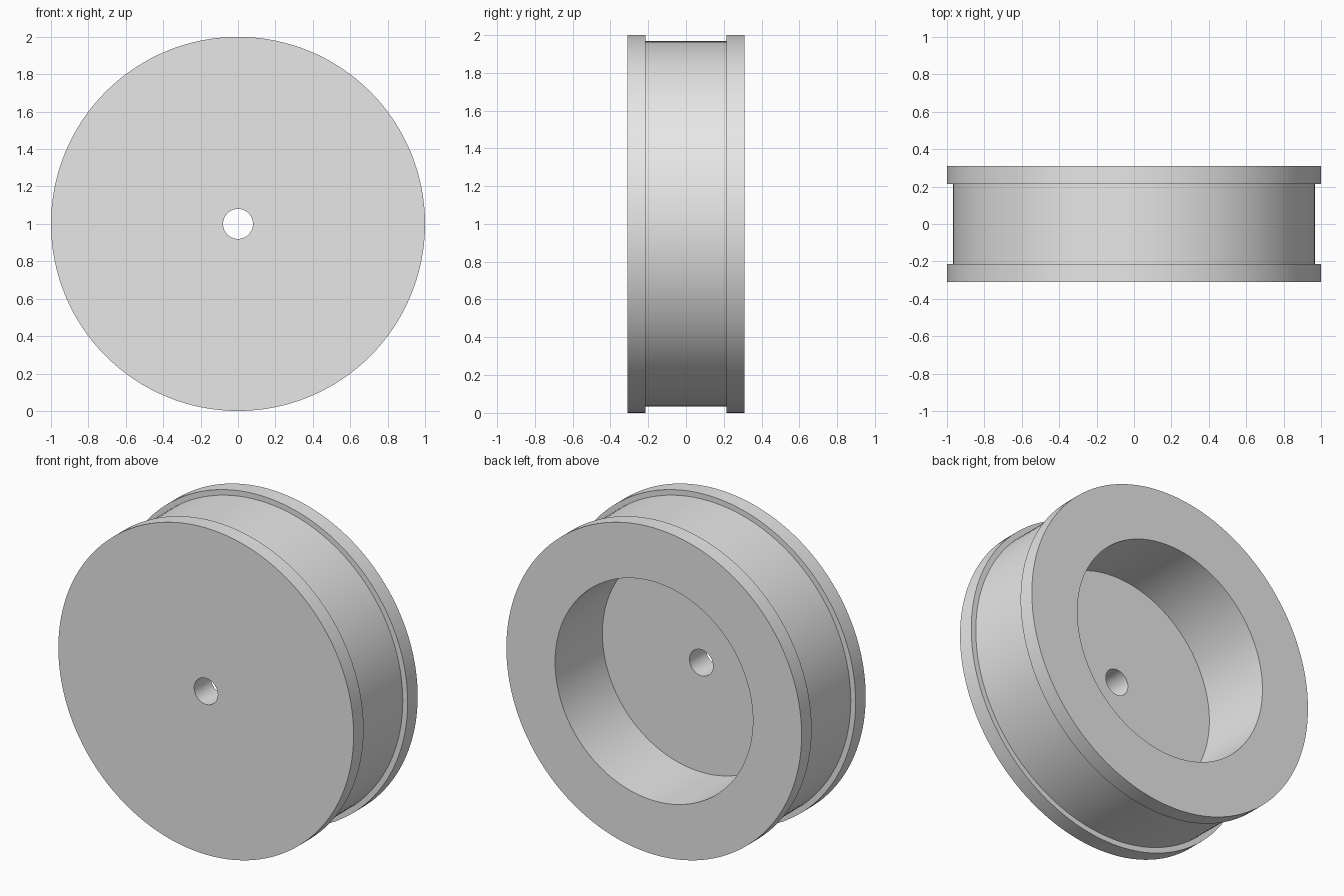
import bpy
import bmesh
import math
from mathutils import Vector

SEGMENTS = 128
CENTRE = Vector((0, 0, 1))
HALF_WIDTH, GROOVE_HALF = 0.31, 0.213
RIM_R, GROOVE_R, POCKET_R, BORE_R = 1.0, 0.967, 0.67, 0.08
POCKET_FLOOR_Y = -0.148

cube = bpy.data.objects.get("Cube")
if cube:
    bpy.data.objects.remove(cube, do_unlink=True)

# Plain grey metal
grey = bpy.data.materials.new("plain grey")
grey.use_nodes = True
colour = (0.8, 0.8, 0.8, 1)
grey.diffuse_color = colour
grey.node_tree.nodes["Principled BSDF"].inputs["Base Color"].default_value = colour

# Half section as (radius, y): front face, two flanges with groove, pocket, bore
section = [
    (BORE_R, -HALF_WIDTH), (RIM_R, -HALF_WIDTH),
    (RIM_R, -GROOVE_HALF), (GROOVE_R, -GROOVE_HALF),
    (GROOVE_R, GROOVE_HALF), (RIM_R, GROOVE_HALF),
    (RIM_R, HALF_WIDTH), (POCKET_R, HALF_WIDTH),
    (POCKET_R, POCKET_FLOOR_Y), (BORE_R, POCKET_FLOOR_Y),
]

# Revolve the section around the y axis
bm = bmesh.new()
verts = [bm.verts.new(CENTRE + Vector((r, y, 0))) for r, y in section]
edges = [bm.edges.new((v, verts[(i + 1) % len(verts)])) for i, v in enumerate(verts)]
bmesh.ops.spin(bm, geom=verts + edges, cent=CENTRE, axis=(0, 1, 0),
               angle=math.tau, steps=SEGMENTS, use_merge=True)
bmesh.ops.remove_doubles(bm, verts=bm.verts, dist=0.0001)
bmesh.ops.recalc_face_normals(bm, faces=bm.faces)

mesh = bpy.data.meshes.new("grooved_wheel")
bm.to_mesh(mesh)
bm.free()
mesh.materials.append(grey)
wheel = bpy.data.objects.new("grooved_wheel", mesh)
bpy.context.collection.objects.link(wheel)

# Smooth round walls, sharp corners
bpy.ops.object.select_all(action="DESELECT")
wheel.select_set(True)
bpy.context.view_layer.objects.active = wheel
bpy.ops.object.shade_smooth_by_angle(angle=math.radians(30))
